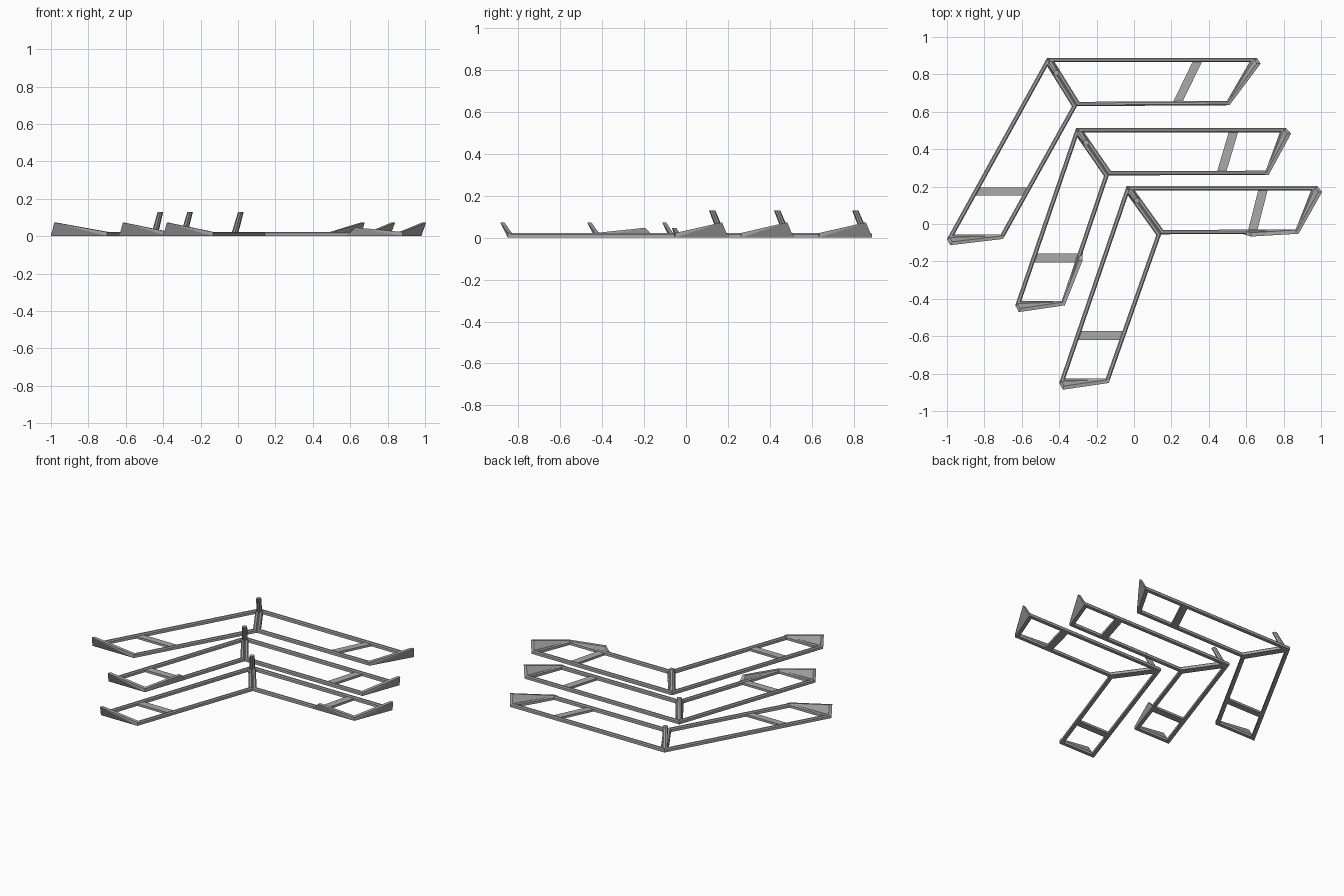
import bpy, bmesh
from mathutils import Vector

cube = bpy.data.objects.get("Cube")
if cube:
    bpy.data.objects.remove(cube, do_unlink=True)

grey = bpy.data.materials.new("mid_grey")
grey.use_nodes = True
colour = (0.4, 0.4, 0.4, 1)
grey.diffuse_color = colour
grey.node_tree.nodes["Principled BSDF"].inputs["Base Color"].default_value = colour

BEAM, HEIGHT = 0.023, 0.022
UP = Vector((0, 0, 1))


def finish(bm, name):
    bmesh.ops.recalc_face_normals(bm, faces=bm.faces)
    mesh = bpy.data.meshes.new(name)
    bm.to_mesh(mesh)
    bm.free()
    mesh.materials.append(grey)
    obj = bpy.data.objects.new(name, mesh)
    bpy.context.collection.objects.link(obj)


def extrude(bm, height):
    res = bmesh.ops.extrude_face_region(bm, geom=bm.faces[:], use_keep_orig=True)
    verts = [g for g in res["geom"] if isinstance(g, bmesh.types.BMVert)]
    bmesh.ops.translate(bm, verts=verts, vec=UP * height)


def frame(name, corners):
    """Four-sided ring of beams with mitred corners and chamfered tops."""
    bm = bmesh.new()
    face = bm.faces.new([bm.verts.new(c) for c in corners])
    face.normal_update()
    bmesh.ops.inset_individual(bm, faces=[face], thickness=BEAM, use_even_offset=True)
    bmesh.ops.delete(bm, geom=[face], context='FACES_ONLY')
    extrude(bm, HEIGHT)
    bm.normal_update()
    rims = [e for e in bm.edges if len(e.link_faces) == 2
            and all(v.co.z > HEIGHT / 2 for v in e.verts)
            and any(abs(f.normal.z) < 0.5 for f in e.link_faces)]
    bmesh.ops.bevel(bm, geom=rims, offset=0.006, segments=1, affect='EDGES')
    finish(bm, name)


def plate(name, corners, height):
    bm = bmesh.new()
    bm.faces.new([bm.verts.new(c) for c in corners])
    extrude(bm, height)
    finish(bm, name)


def fin(name, a, b, away, peak, height, lean):
    """Leaning triangular slab over the edge a-b, highest near a."""
    out = away.normalized()
    top = a.lerp(b, peak) + out * lean + UP * height
    bm = bmesh.new()
    for p in (a, b, b + UP * HEIGHT, top):
        bm.verts.new(p)
        bm.verts.new(p - out * BEAM * 0.9)
    bmesh.ops.convex_hull(bm, input=bm.verts[:])
    finish(bm, name)


def post(name, start, end):
    """Leaning tapered post with level ends."""
    bm = bmesh.new()
    bmesh.ops.create_cone(bm, cap_ends=True, segments=8, radius1=0.018,
                          radius2=0.015, depth=1)
    for v in bm.verts:
        centre = end if v.co.z > 0 else start
        v.co = centre + Vector((v.co.x, v.co.y, 0))
    finish(bm, name)


def vec(p):
    return Vector((p[0], p[1], 0))


def arm(name, apex, inner, tip, tip_inner, t_out, t_in):
    """One swept arm: frame, cross strap and raised tip fin."""
    frame(name + "_frame", (apex, tip, tip_inner, inner))
    o, i = apex.lerp(tip, t_out), inner.lerp(tip_inner, t_in)
    half_o = (tip - apex).normalized() * 0.025
    half_i = (tip_inner - inner).normalized() * 0.025
    inset = (i - o).normalized() * 0.012
    plate(name + "_strap", (o + inset - half_o, o + inset + half_o,
                            i - inset + half_i, i - inset - half_i), 0.014)
    fin(name + "_tip_fin", tip, tip_inner, tip - apex, 0.12, 0.073, 0.038)


# apex, inner apex, left tip, left inner tip, right tip, right inner tip, strap positions
chevrons = {
    "rear": ((-0.465, 0.888), (-0.305, 0.63), (0.657, 0.888), (0.51, 0.635),
             (-1.0, -0.08), (-0.7, -0.08), (0.725, 0.65)),
    "middle": ((-0.31, 0.513), (-0.135, 0.26), (0.813, 0.513), (0.72, 0.262),
               (-0.635, -0.435), (-0.37, -0.435), (0.755, 0.70)),
    "front": ((-0.04, 0.202), (0.145, -0.055), (0.98, 0.202), (0.88, -0.052),
              (-0.4, -0.85), (-0.135, -0.85), (0.72, 0.66)),
}

for name, (*points, (t_out, t_in)) in chevrons.items():
    apex, inner, lt, li, rt, ri = map(vec, points)
    arm(name + "_left_arm", apex, inner, lt, li, t_out, t_in)
    # Straps on the right arms run straight across
    y = rt.y + 0.254
    arm(name + "_right_arm", apex, inner, rt, ri, (y - apex.y) / (rt.y - apex.y),
        (y - inner.y) / (ri.y - inner.y))
    back = (inner - apex).normalized()
    post(name + "_post", apex + back * 0.035 + UP * 0.005,
         apex + back * 0.095 + UP * 0.13)
    # Low raised flange on one inner edge
    ends = {"front": (li, Vector((0, -1, 0))), "middle": (ri, Vector((1, 0, 0)))}
    if name in ends:
        tip, away = ends[name]
        fin(name + "_side_flange", inner.lerp(tip, 0.59), tip, away, 0.16, 0.047, 0.014)
